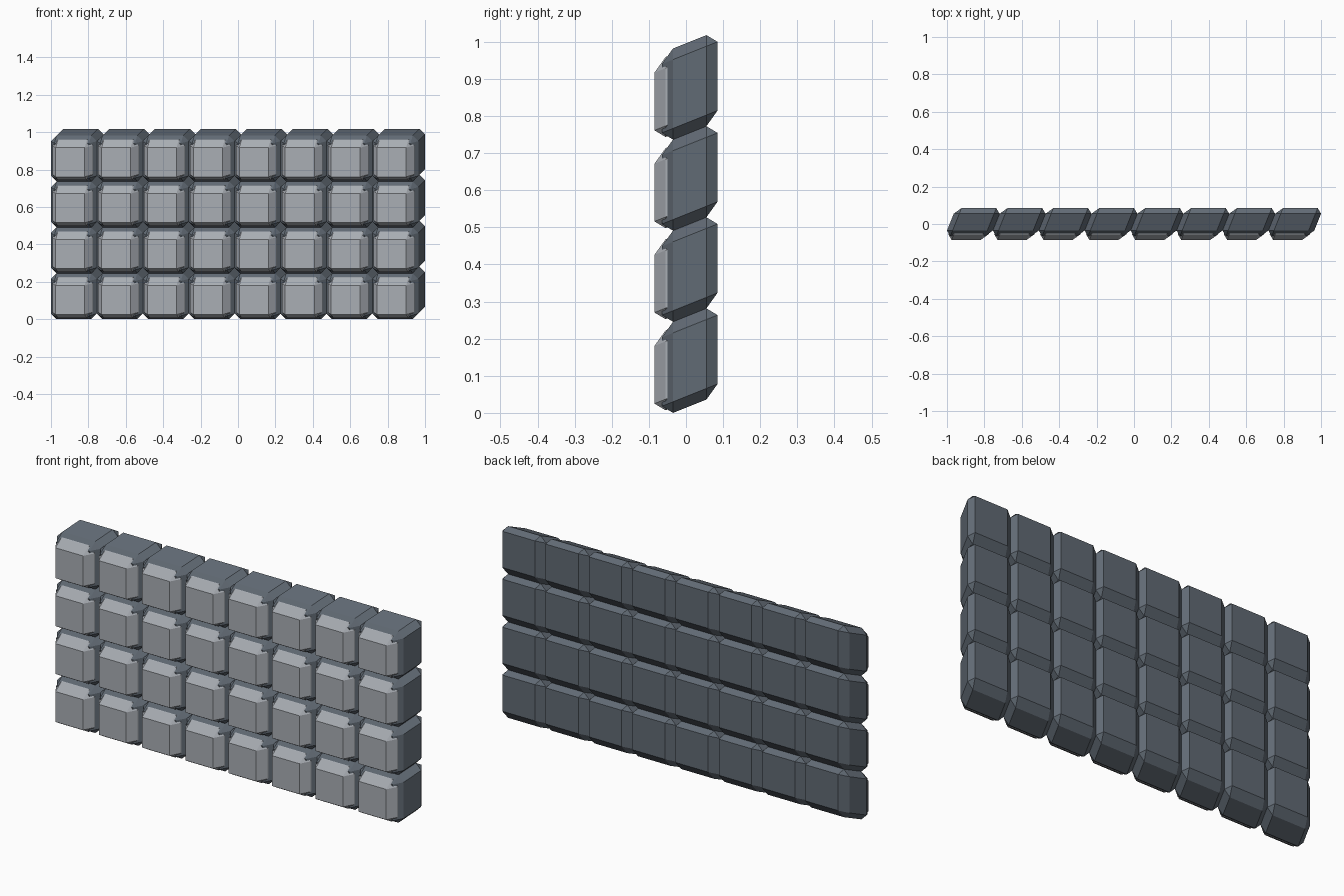
import bpy, bmesh
from mathutils import Matrix, Vector

if "Cube" in bpy.data.objects:
    bpy.data.objects.remove(bpy.data.objects["Cube"])

COLS, ROWS = 8, 4
PITCH = 0.2455      # block size and spacing
SHEAR = 0.4         # sideways and upward lean per unit depth
BEVEL = 0.03
Y_REF = -0.035      # depth at which the blocks line up with x = -1, z = 0


def material(name, rgb):
    m = bpy.data.materials.new(name)
    m.diffuse_color = (*rgb, 1)
    m.use_nodes = True
    m.node_tree.nodes["Principled BSDF"].inputs["Base Color"].default_value = m.diffuse_color
    return m


def block_mesh(name, size, y0, y1, mat):
    """Chamfered box, leaning to +x and +z as it goes back."""
    bm = bmesh.new()
    bmesh.ops.create_cube(bm, size=1)
    bm.transform(Matrix.Translation((0, (y0 + y1) / 2, 0))
                 @ Matrix.Diagonal((size, y1 - y0, size, 1)))
    bmesh.ops.bevel(bm, geom=bm.edges[:], offset=BEVEL, segments=1,
                    affect='EDGES', clamp_overlap=True)
    for v in bm.verts:
        lean = SHEAR * (v.co.y - Y_REF)
        v.co += Vector((lean, 0, lean))
    bmesh.ops.recalc_face_normals(bm, faces=bm.faces[:])
    me = bpy.data.meshes.new(name)
    bm.to_mesh(me)
    bm.free()
    me.materials.append(mat)
    return me


dark = material("dark_grey", (0.12, 0.145, 0.175))
light = material("light_grey", (0.40, 0.425, 0.46))

# Dark body block, and the smaller pale block poking out of its front
body = block_mesh("body_block", PITCH, -0.065, 0.085, dark)
face = block_mesh("face_block", PITCH - 0.03, -0.085, 0.0845, light)

# Wall grid
for r in range(ROWS):
    for c in range(COLS):
        loc = (-1 + (c + 0.5) * PITCH, 0, (r + 0.5) * PITCH)
        for me in (body, face):
            ob = bpy.data.objects.new(f"{me.name}_{r}_{c}", me)
            ob.location = loc
            bpy.context.collection.objects.link(ob)
